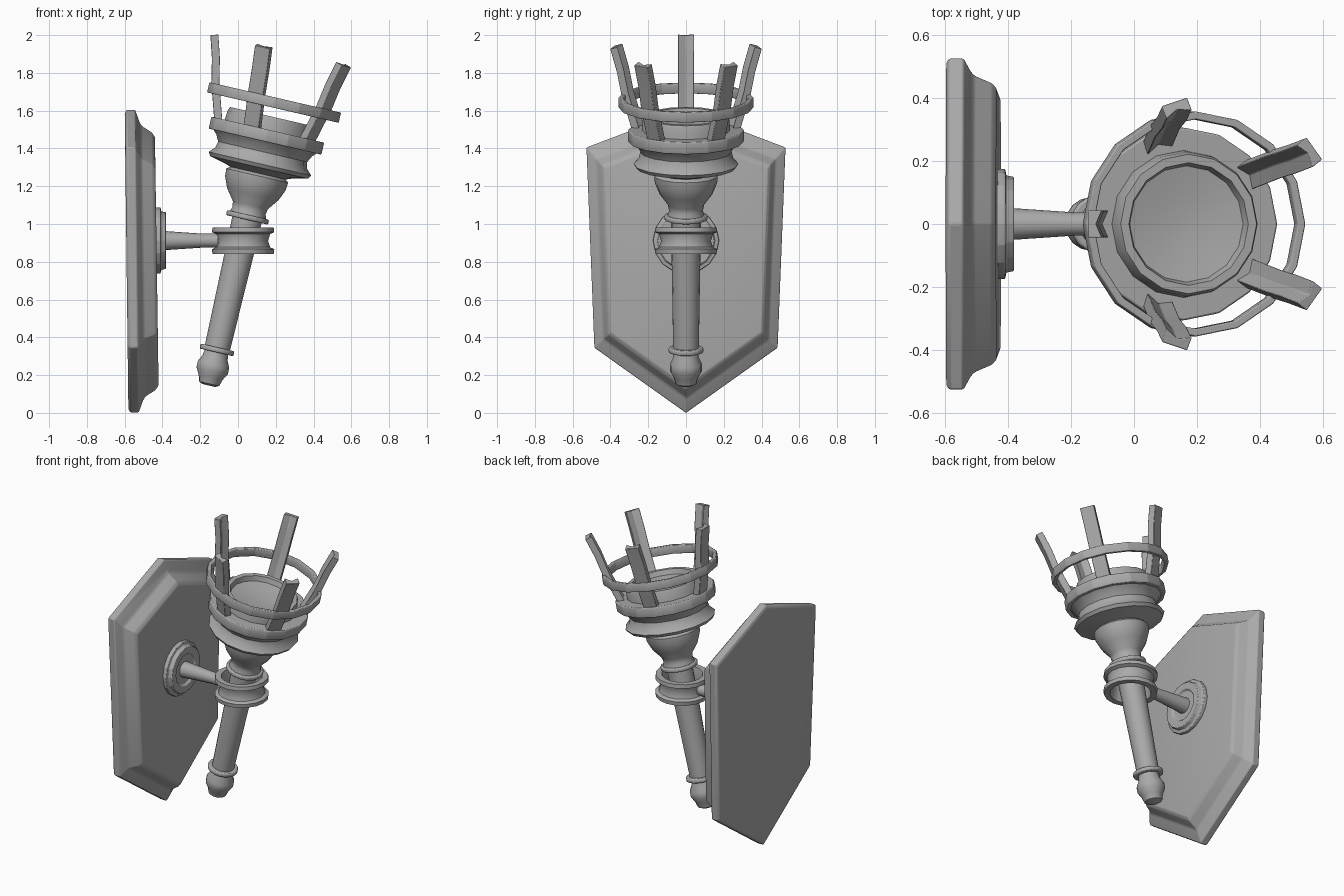
import bpy, bmesh
from math import sin, cos, pi, radians
from mathutils import Matrix, Vector

cube = bpy.data.objects.get("Cube")
if cube:
    bpy.data.objects.remove(cube, do_unlink=True)

# One plain iron grey for everything
iron = bpy.data.materials.new("iron_grey")
iron.use_nodes = True
iron.diffuse_color = (0.4, 0.4, 0.4, 1)
iron.node_tree.nodes["Principled BSDF"].inputs["Base Color"].default_value = (0.4, 0.4, 0.4, 1)

SIDES = 16
TORCH = Matrix.Translation((-0.155, 0, 0.145)) @ Matrix.Rotation(radians(13), 4, 'Y')


def finish(name, bm, matrix, bevel=0, angle=35):
    bmesh.ops.recalc_face_normals(bm, faces=bm.faces)
    mesh = bpy.data.meshes.new(name)
    bm.to_mesh(mesh)
    bm.free()
    mesh.transform(matrix)
    mesh.materials.append(iron)
    obj = bpy.data.objects.new(name, mesh)
    bpy.context.collection.objects.link(obj)
    if bevel:
        mod = obj.modifiers.new("soft_edges", 'BEVEL')
        mod.width, mod.segments, mod.limit_method = bevel, 2, 'ANGLE'
        mod.angle_limit = radians(20)
    bpy.ops.object.select_all(action='DESELECT')
    obj.select_set(True)
    bpy.context.view_layer.objects.active = obj
    bpy.ops.object.shade_smooth_by_angle(angle=radians(angle))
    return obj


def loft(rings, caps=True, closed=False):
    """Skin a list of equal-length point loops."""
    bm = bmesh.new()
    loops = [[bm.verts.new(p) for p in ring] for ring in rings]
    pairs = list(zip(loops, loops[1:]))
    if closed:
        pairs.append((loops[-1], loops[0]))
    for a, b in pairs:
        for i in range(len(a)):
            j = (i + 1) % len(a)
            bm.faces.new((a[i], a[j], b[j], b[i]))
    if caps and not closed:
        bm.faces.new(loops[0])
        bm.faces.new(loops[-1])
    return bm


def lathe(name, profile, matrix, closed=False, bevel=0):
    """Turn a (radius, height) profile round the local z axis."""
    turns = [2 * pi * i / SIDES for i in range(SIDES)]
    rings = [[(r * cos(a), r * sin(a), h) for a in turns] for r, h in profile]
    return finish(name, loft(rings, closed=closed), matrix, bevel)


def band(name, inner, outer, low, high, matrix, bevel=0.006):
    lathe(name, [(inner, low), (outer, low), (outer, high), (inner, high)],
          matrix, True, bevel)


# Torch: pommel, shaft, cup
lathe("pommel", [(0.035, 0), (0.055, 0.01), (0.065, 0.045), (0.085, 0.08),
                 (0.085, 0.115), (0.068, 0.15), (0.062, 0.19)], TORCH)
band("pommel_ring", 0.04, 0.093, 0.18, 0.207, TORCH, 0.008)
lathe("shaft", [(0.068, 0.2), (0.077, 0.75), (0.08, 0.93)], TORCH)
band("neck_ring", 0.05, 0.115, 0.90, 0.927, TORCH, 0.008)
lathe("cup", [(0.10, 0.92), (0.09, 0.95), (0.095, 0.98), (0.14, 1.04),
              (0.165, 1.10), (0.168, 1.14), (0.15, 1.155), (0.15, 1.17)], TORCH)
lathe("basin", [(0.14, 1.15), (0.18, 1.165), (0.265, 1.185), (0.278, 1.205),
                (0.25, 1.235), (0.242, 1.27), (0.26, 1.305), (0.285, 1.33)], TORCH)
band("basin_band", 0.2, 0.307, 1.325, 1.39, TORCH)
lathe("inner_rim", [(0.235, 1.38), (0.23, 1.44), (0.222, 1.462), (0.195, 1.462),
                    (0.185, 1.43), (0.1, 1.415), (0.02, 1.41)], TORCH)
band("upper_ring", 0.333, 0.358, 1.51, 1.565, TORCH, 0.004)

# Five grooved prongs, bending outward at the tip
PATH = [(0.265, 1.37), (0.29, 1.45), (0.325, 1.56), (0.352, 1.69), (0.388, 1.81)]
for k in range(5):
    rings = []
    for r, t in PATH:
        w, d = 0.043, 0.021
        rings.append([(r + d, -w, t), (r + d, w, t), (r - d, w, t + 0.012),
                      (r - d + 0.017, 0, t + 0.004), (r - d, -w, t + 0.012)])
    spin = Matrix.Rotation(pi + k * 2 * pi / 5, 4, 'Z')
    finish(f"prong_{k + 1}", loft(rings), TORCH @ spin, 0.003)

# Upright collar that holds the shaft
lathe("collar", [(0.125, 0), (0.162, 0), (0.165, 0.025), (0.143, 0.035),
                 (0.132, 0.068), (0.143, 0.105), (0.165, 0.115), (0.162, 0.14),
                 (0.125, 0.14), (0.11, 0.07)],
      Matrix.Translation((0.027, 0, 0.842)), True)

# Wall arm and its rosette, turned round the x axis
ARM = Matrix.Translation((-0.44, 0, 0.912)) @ Matrix.Rotation(pi / 2, 4, 'Y')
lathe("arm", [(0.053, 0.02), (0.05, 0.06), (0.037, 0.25), (0.037, 0.335)], ARM)
lathe("rosette", [(0.175, 0), (0.175, 0.03), (0.155, 0.034), (0.15, 0.058),
                  (0.105, 0.058), (0.095, 0.045), (0.05, 0.045)], ARM, bevel=0.003)

# Shield-shaped wall plaque: stepped layers of one six-sided outline
OUTLINE = [(0, 0), (0.485, 0.345), (0.527, 1.405),
           (0, 1.605), (-0.527, 1.405), (-0.485, 0.345)]
LAYERS = [(-0.59, 0.975), (-0.58, 1), (-0.535, 1), (-0.512, 0.92),
          (-0.50, 0.895), (-0.445, 0.85), (-0.43, 0.82)]
rings = [[(x - (z - 0.8) * 0.012, y * s, 0.8 + (z - 0.8) * s) for y, z in OUTLINE]
         for x, s in LAYERS]
finish("wall_plaque", loft(rings), Matrix(), 0.006, 40)
